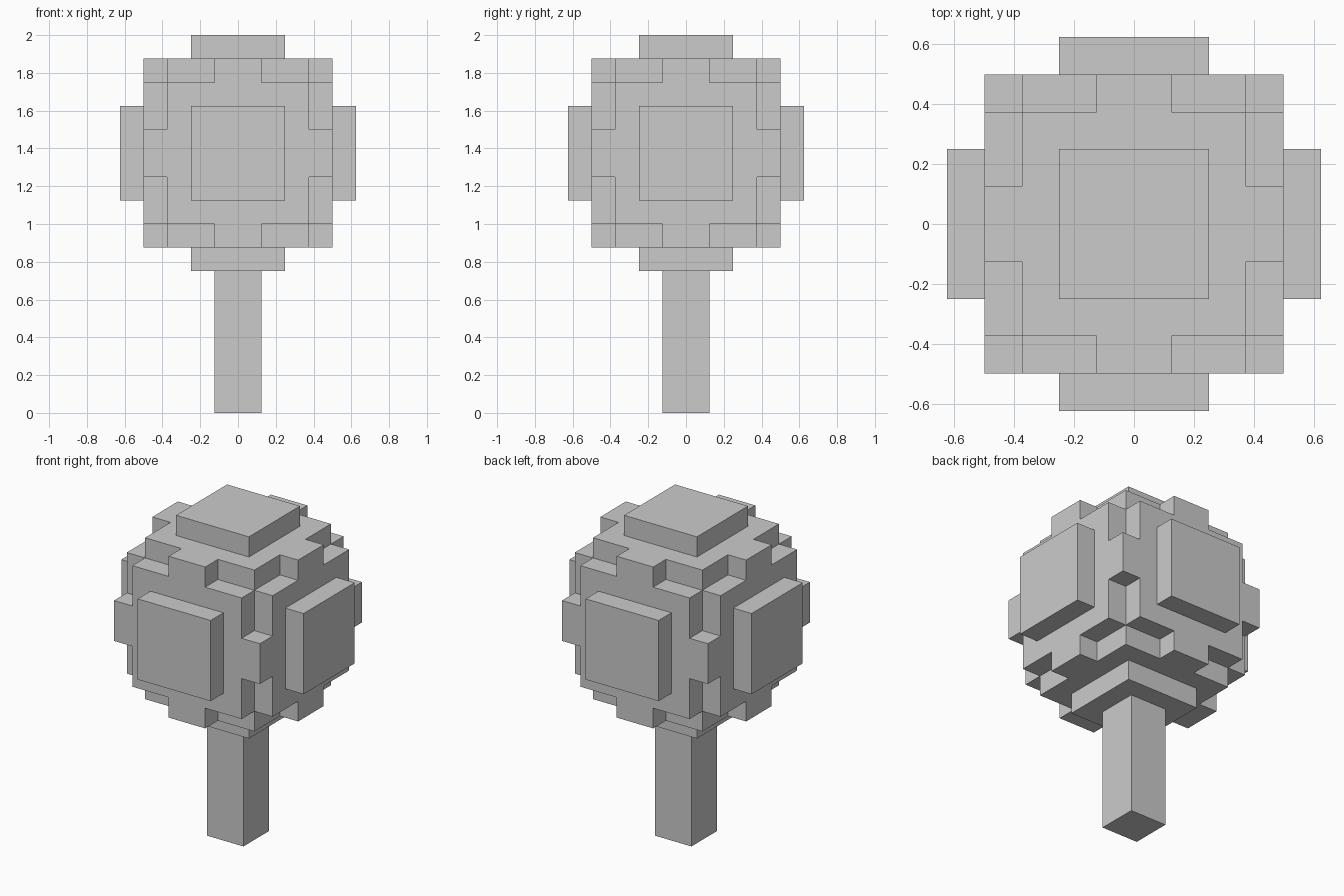
import bpy
import bmesh
from itertools import product
from mathutils import Vector

if "Cube" in bpy.data.objects:
    bpy.data.objects.remove(bpy.data.objects["Cube"])

V = 0.125             # edge length of one block
RADIUS = 5            # canopy radius in blocks
CENTER_Z = 1.375      # canopy centre height


def make_object(name, bm):
    bmesh.ops.remove_doubles(bm, verts=bm.verts, dist=V * 0.01)
    bmesh.ops.recalc_face_normals(bm, faces=bm.faces)
    mesh = bpy.data.meshes.new(name)
    bm.to_mesh(mesh)
    bm.free()
    obj = bpy.data.objects.new(name, mesh)
    bpy.context.collection.objects.link(obj)
    return obj


# Canopy: a sphere of blocks, keeping only the outward-facing sides
cells = {c for c in product(range(-RADIUS, RADIUS), repeat=3)
         if sum((k + 0.5) ** 2 for k in c) <= RADIUS ** 2}
bm = bmesh.new()
for cell in cells:
    mid = Vector(cell) + Vector((0.5, 0.5, 0.5))
    for axis, sign in product(range(3), (-1, 1)):
        n, u, w = Vector(), Vector(), Vector()
        n[axis] = sign
        u[(axis + 1) % 3] = 0.5
        w[(axis + 2) % 3] = 0.5 * sign
        if tuple(int(k) for k in Vector(cell) + n) in cells:
            continue
        face_mid = mid + n * 0.5
        corners = (-u - w, u - w, u + w, w - u)
        bm.faces.new([bm.verts.new((face_mid + c) * V) for c in corners])
canopy = make_object("canopy", bm)
canopy.location.z = CENTER_Z

# Trunk: square post from the ground to the underside of the canopy
height = CENTER_Z - RADIUS * V
bm = bmesh.new()
bmesh.ops.create_cube(bm, size=1)
bmesh.ops.scale(bm, vec=(2 * V, 2 * V, height), verts=bm.verts)
trunk = make_object("trunk", bm)
trunk.location.z = height / 2
